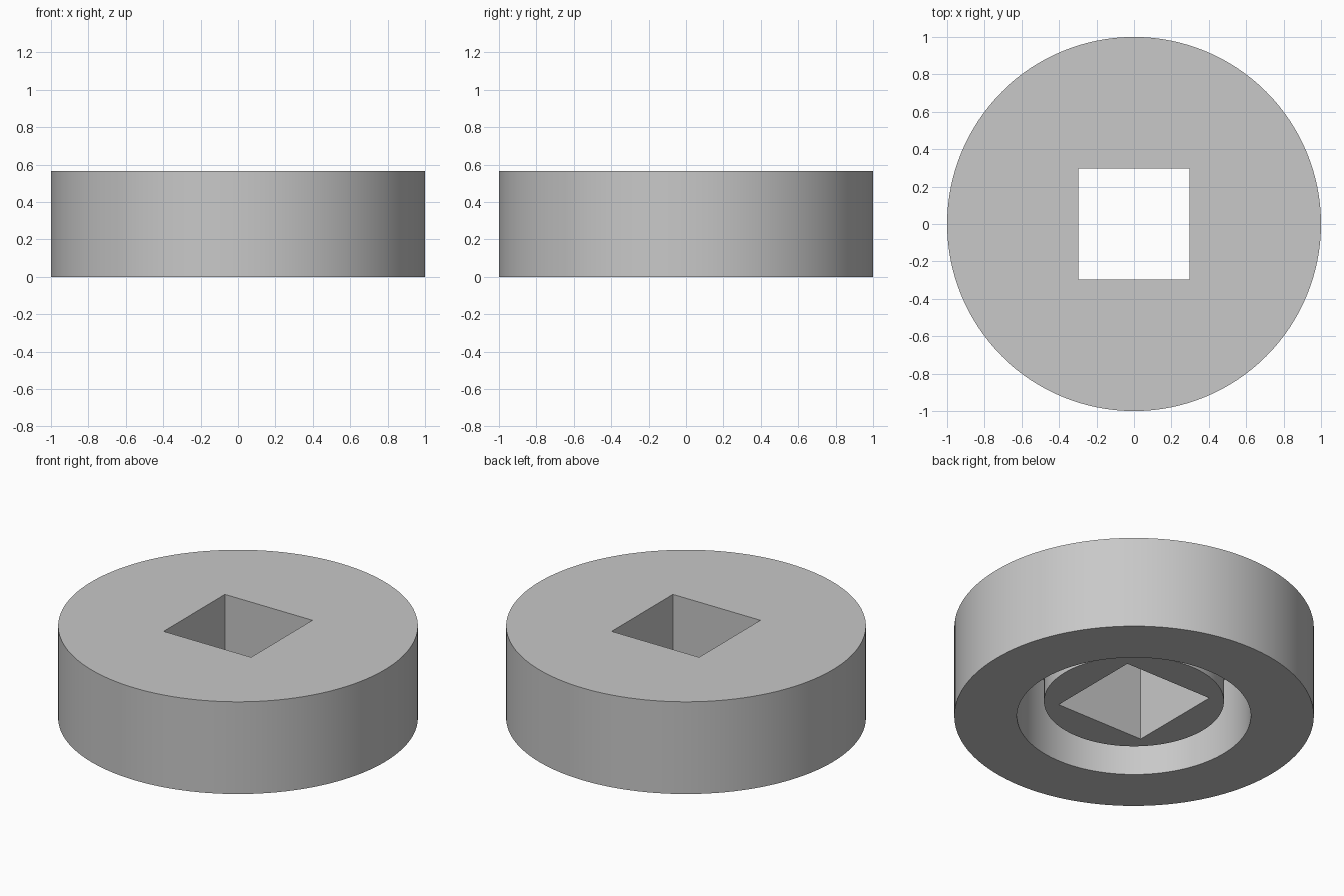
import bpy
import bmesh
from math import cos, sin, pi, radians

cube = bpy.data.objects.get("Cube")
if cube:
    bpy.data.objects.remove(cube, do_unlink=True)

SEGMENTS = 128
HEIGHT = 0.566
HUB_BOTTOM = 0.094
GROOVE_TOP = 0.47
HUB, GROOVE, HOLE = 0.5, 0.65, 0.297

grey = bpy.data.materials.new("light_grey")
grey.use_nodes = True
colour = (0.58, 0.58, 0.58, 1)
grey.diffuse_color = colour
grey.node_tree.nodes["Principled BSDF"].inputs["Base Color"].default_value = colour


def ring(bm, size, z, square=False):
    """Loop of vertices on a circle, or on a square of half-width size."""
    verts = []
    for i in range(SEGMENTS):
        a = 2 * pi * i / SEGMENTS
        x, y = cos(a), sin(a)
        r = size / max(abs(x), abs(y)) if square else size
        verts.append(bm.verts.new((x * r, y * r, z)))
    return verts


# Closed section: outer wall, top, square hole, hub and underside groove
bm = bmesh.new()
rings = [
    ring(bm, 1, 0),
    ring(bm, 1, HEIGHT),
    ring(bm, HOLE, HEIGHT, square=True),
    ring(bm, HOLE, HUB_BOTTOM, square=True),
    ring(bm, HUB, HUB_BOTTOM),
    ring(bm, HUB, GROOVE_TOP),
    ring(bm, GROOVE, GROOVE_TOP),
    ring(bm, GROOVE, 0),
]
for k, a in enumerate(rings):
    b = rings[(k + 1) % len(rings)]
    for i in range(SEGMENTS):
        j = (i + 1) % SEGMENTS
        bm.faces.new((a[i], a[j], b[j], b[i]))
bmesh.ops.recalc_face_normals(bm, faces=bm.faces)

mesh = bpy.data.meshes.new("round_knob_body")
bm.to_mesh(mesh)
bm.free()
mesh.materials.append(grey)
body = bpy.data.objects.new("round_knob_body", mesh)
bpy.context.collection.objects.link(body)

# Smooth round walls with crisp rims and corners
bpy.ops.object.select_all(action="DESELECT")
body.select_set(True)
bpy.context.view_layer.objects.active = body
bpy.ops.object.shade_smooth_by_angle(angle=radians(30))
